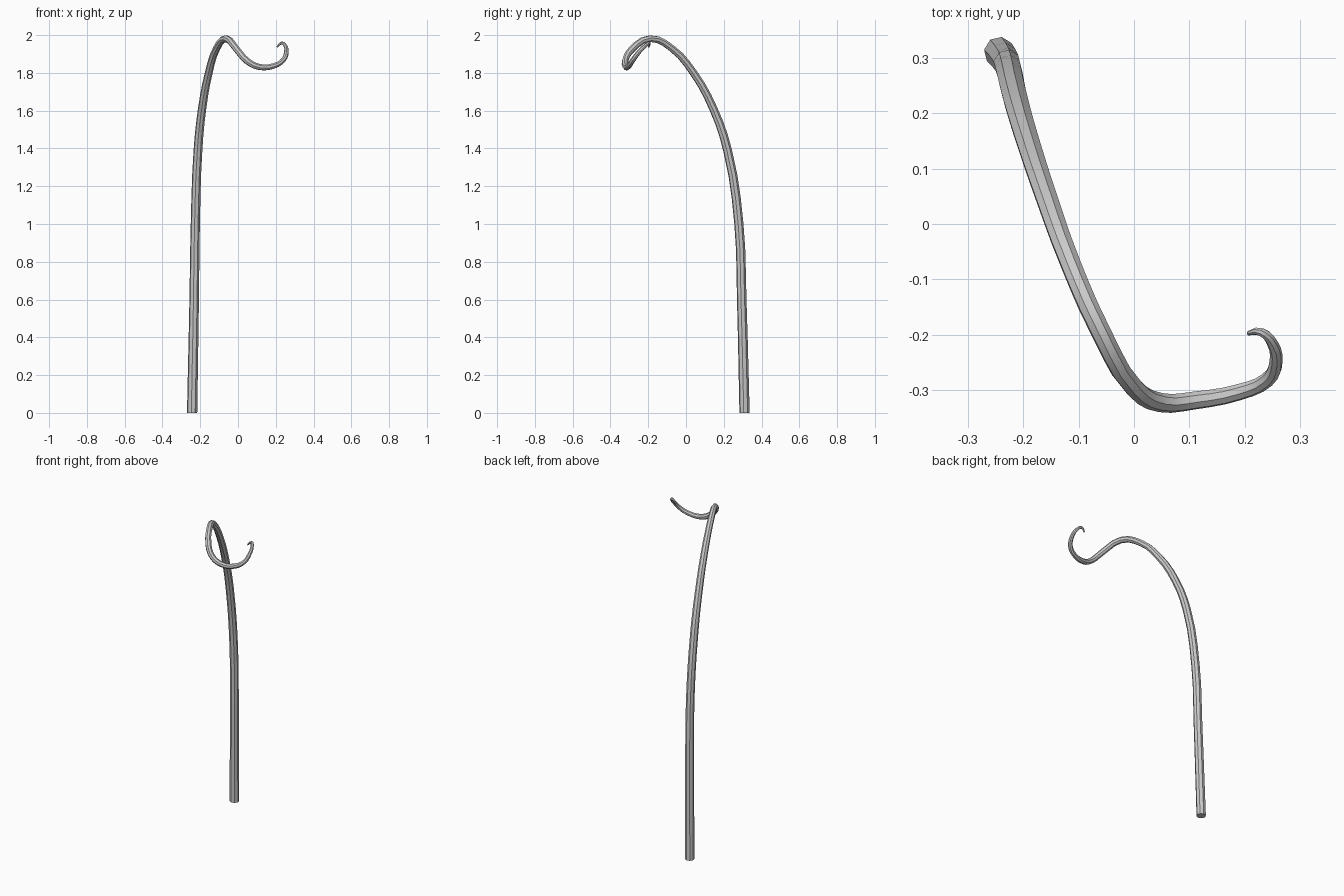
import bpy

# Centre line of the hooked staff: x, y, z, radius
path = [
    (-0.243, 0.310, 0.000, 0.0275),
    (-0.232, 0.295, 0.600, 0.0255),
    (-0.226, 0.280, 1.000, 0.0245),
    (-0.212, 0.220, 1.390, 0.0235),
    (-0.190, 0.145, 1.610, 0.0220),
    (-0.155, 0.040, 1.800, 0.0205),
    (-0.113, -0.075, 1.930, 0.0190),
    (-0.062, -0.190, 1.981, 0.0185),
    (0.000, -0.295, 1.916, 0.0180),
    (0.048, -0.322, 1.863, 0.0175),
    (0.110, -0.318, 1.832, 0.0165),
    (0.190, -0.303, 1.837, 0.0150),
    (0.240, -0.281, 1.868, 0.0135),
    (0.256, -0.248, 1.912, 0.0120),
    (0.249, -0.214, 1.945, 0.0100),
    (0.230, -0.195, 1.958, 0.0080),
    (0.206, -0.197, 1.936, 0.0040),
]

# Tapered eight-sided tube with closed ends
curve = bpy.data.curves.new("staff_path", 'CURVE')
curve.dimensions = '3D'
curve.bevel_depth = 1.0
curve.bevel_resolution = 2
curve.resolution_u = 3
curve.use_fill_caps = True
spline = curve.splines.new('BEZIER')
spline.bezier_points.add(len(path) - 1)
for point, (x, y, z, r) in zip(spline.bezier_points, path):
    point.co = (x, y, z)
    point.radius = r
    point.handle_left_type = point.handle_right_type = 'AUTO'

staff = bpy.data.objects.new("curled_staff", curve)
bpy.context.collection.objects.link(staff)
bpy.context.view_layer.objects.active = staff
staff.select_set(True)
bpy.ops.object.convert(target='MESH')

# Flat foot on the ground
staff = bpy.context.object
for v in staff.data.vertices:
    if v.co.z < 0.02:
        v.co.z = 0.0
bpy.ops.object.shade_smooth_by_angle()
